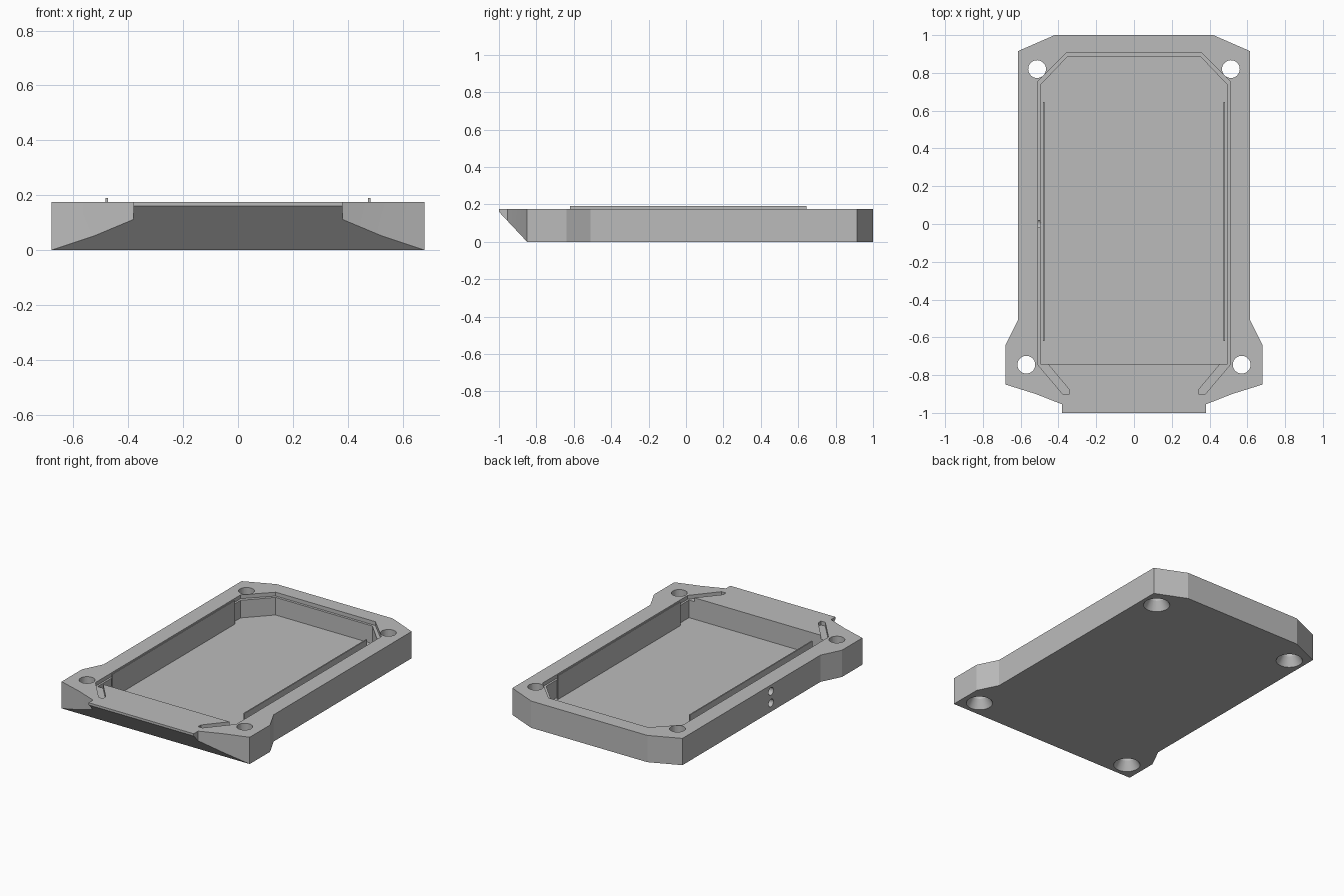
import bpy, bmesh, math
from mathutils import Vector, Matrix

cube = bpy.data.objects.get("Cube")
if cube:
    bpy.data.objects.remove(cube, do_unlink=True)

TOP, FLOOR, LEDGE = 0.175, 0.035, 0.15

grey = bpy.data.materials.new("plain grey")
grey.use_nodes = True
grey.diffuse_color = (0.5, 0.5, 0.5, 1)
grey.node_tree.nodes["Principled BSDF"].inputs["Base Color"].default_value = (0.5, 0.5, 0.5, 1)


def finish(name, bm):
    bmesh.ops.recalc_face_normals(bm, faces=bm.faces)
    mesh = bpy.data.meshes.new(name)
    bm.to_mesh(mesh)
    bm.free()
    mesh.materials.append(grey)
    obj = bpy.data.objects.new(name, mesh)
    bpy.context.collection.objects.link(obj)
    return obj


def prism(points, z0, z1):
    bm = bmesh.new()
    face = bm.faces.new([bm.verts.new((x, y, z0)) for x, y in points])
    top = bmesh.ops.extrude_face_region(bm, geom=[face])["geom"]
    verts = [v for v in top if isinstance(v, bmesh.types.BMVert)]
    bmesh.ops.translate(bm, verts=verts, vec=(0, 0, z1 - z0))
    return bm


def mirrored(half):
    return half + [(-x, y) for x, y in reversed(half)]


def cone(name, r1, r2, depth, matrix):
    bm = bmesh.new()
    bmesh.ops.create_cone(bm, cap_ends=True, segments=40, radius1=r1,
                          radius2=r2, depth=depth, matrix=matrix)
    return finish(name, bm)


def cut(target, cutter):
    cutter.hide_render = True
    mod = target.modifiers.new("cut", 'BOOLEAN')
    mod.operation, mod.solver, mod.object = 'DIFFERENCE', 'EXACT', cutter
    bpy.context.view_layer.objects.active = target
    bpy.ops.object.modifier_apply(modifier=mod.name)
    bpy.data.objects.remove(cutter, do_unlink=True)


# Tray body with a sloped underside at the front
outline = mirrored([(0.42, 1), (0.615, 0.915), (0.615, -0.51), (0.68, -0.64),
                    (0.68, -0.85), (0.52, -0.9), (0.38, -0.955), (0.38, -1)])
bm = prism(outline, 0, TOP)
bmesh.ops.bisect_plane(bm, geom=bm.verts[:] + bm.edges[:] + bm.faces[:], dist=1e-5,
                       plane_co=(0, -0.85, 0), plane_no=Vector((0, -0.16, -0.15)).normalized(),
                       clear_outer=True)
bmesh.ops.holes_fill(bm, edges=[e for e in bm.edges if e.is_boundary], sides=0)
tray = finish("tray_body", bm)

# Main pocket and the shallow ledge around its rim
pocket = mirrored([(0.35, 0.888), (0.496, 0.735), (0.496, -0.74)])
cut(tray, finish("pocket_cutter", prism(pocket, FLOOR, 0.3)))
ledge = mirrored([(0.36, 0.904), (0.509, 0.755), (0.509, -0.74)])
cut(tray, finish("ledge_cutter", prism(ledge, LEDGE, 0.3)))

# Diagonal slots in the front shelf
for s in (1, -1):
    slot = [(0.509, -0.73), (0.509, -0.745), (0.375, -0.903),
            (0.344, -0.903), (0.344, -0.875), (0.466, -0.73)]
    cut(tray, finish("slot_cutter", prism([(s * x, y) for x, y in slot], LEDGE, 0.3)))

# Countersunk screw holes at the corners
for x, y in ((0.513, 0.82), (0.57, -0.745)):
    for s in (1, -1):
        cut(tray, cone("hole_cutter", 0.047, 0.047, 0.6, Matrix.Translation((s * x, y, 0.1))))
        cut(tray, cone("countersink_cutter", 0.089, 0.045, 0.08,
                       Matrix.Translation((s * x, y, 0.02))))

# Two cable holes through the right wall
for z in (0.057, 0.133):
    cut(tray, cone("cable_hole_cutter", 0.025, 0.025, 0.22,
                   Matrix.Translation((-0.6, 0, z)) @ Matrix.Rotation(math.pi / 2, 4, 'Y')))

# Thin upright fins beside the long walls
for s, side in ((1, "left"), (-1, "right")):
    fin = [(s * x, y) for x, y in ((0.474, -0.62), (0.482, -0.62), (0.482, 0.645), (0.474, 0.645))]
    finish(side + "_fin", prism(fin, FLOOR - 0.005, 0.19))

# Round holes smooth, flat walls sharp
bpy.ops.object.select_all(action='DESELECT')
tray.select_set(True)
bpy.context.view_layer.objects.active = tray
bpy.ops.object.shade_smooth_by_angle(angle=math.radians(15))
